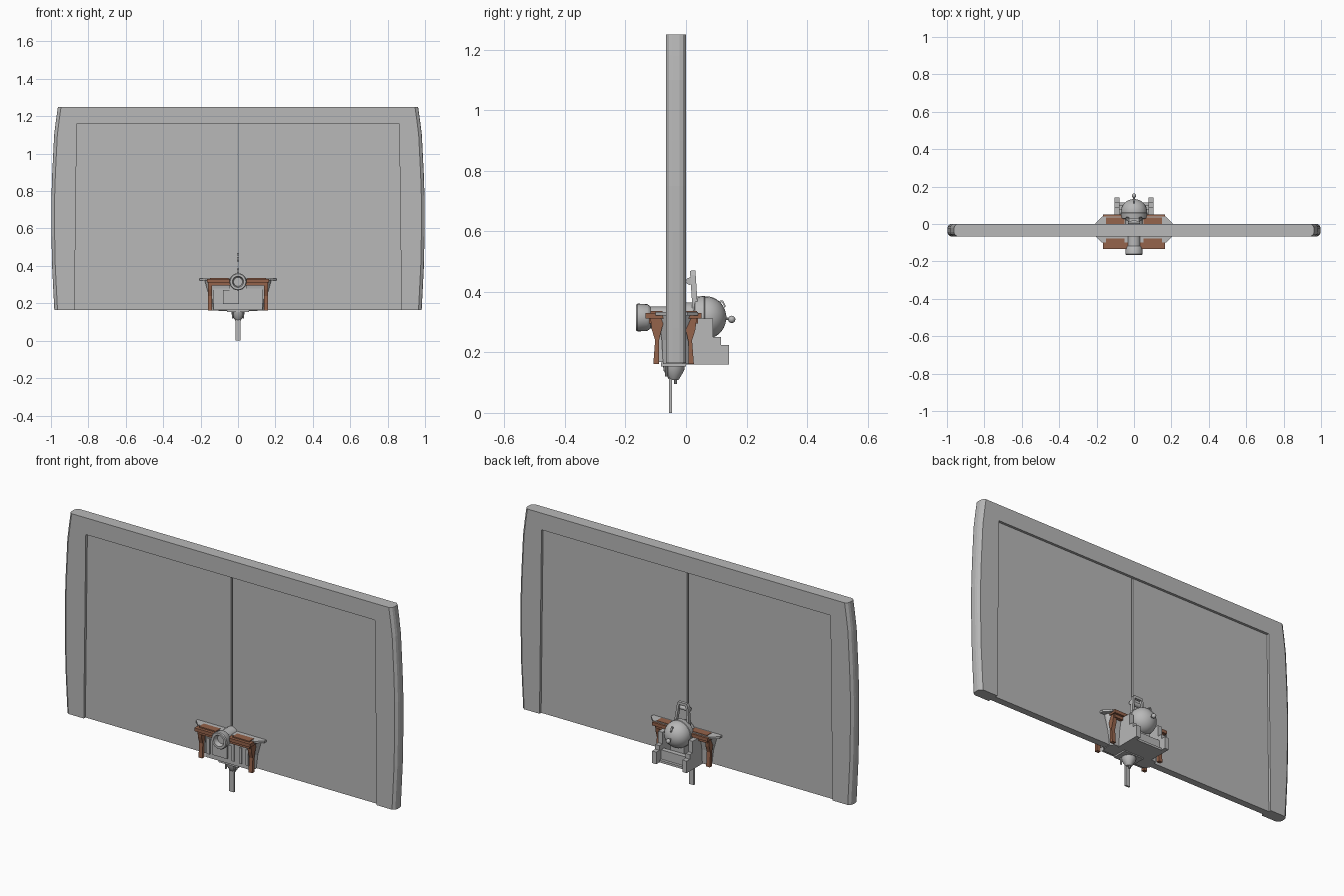
import bpy, bmesh, math
from mathutils import Vector

if "Cube" in bpy.data.objects:
    bpy.data.objects.remove(bpy.data.objects["Cube"])


def material(name, col):
    m = bpy.data.materials.new(name)
    m.diffuse_color = (*col, 1)
    m.use_nodes = True
    m.node_tree.nodes["Principled BSDF"].inputs["Base Color"].default_value = m.diffuse_color
    return m


GREY = material("grey", (0.48, 0.48, 0.48))
BROWN = material("brown", (0.30, 0.125, 0.07))


def finish(name, bm, mat, smooth=False):
    bmesh.ops.recalc_face_normals(bm, faces=bm.faces)
    me = bpy.data.meshes.new(name)
    bm.to_mesh(me)
    bm.free()
    me.materials.append(mat)
    o = bpy.data.objects.new(name, me)
    bpy.context.collection.objects.link(o)
    if smooth:
        bpy.ops.object.select_all(action='DESELECT')
        o.select_set(True)
        bpy.context.view_layer.objects.active = o
        bpy.ops.object.shade_smooth_by_angle(angle=math.radians(35))
    return o


def loft(name, rings, mat=GREY, smooth=False):
    bm = bmesh.new()
    rs = [[bm.verts.new(p) for p in r] for r in rings]
    n = len(rs[0])
    for a, b in zip(rs, rs[1:]):
        for i in range(n):
            j = (i + 1) % n
            bm.faces.new((a[i], a[j], b[j], b[i]))
    bm.faces.new(rs[0])
    bm.faces.new(rs[-1])
    return finish(name, bm, mat, smooth)


def box(name, x0, x1, y0, y1, z0, z1, mat=GREY):
    return loft(name, [[(x0, y0, z), (x1, y0, z), (x1, y1, z), (x0, y1, z)] for z in (z0, z1)], mat)


def side_profile(name, pts, x0, x1, mat=GREY):
    return loft(name, [[(x, y, z) for y, z in pts] for x in (x0, x1)], mat)


def turned(name, origin, axis, prof, n=24, mat=GREY):
    # prof: (distance along axis, radius)
    ax = Vector(axis).normalized()
    u = ax.orthogonal().normalized()
    v = ax.cross(u)
    o = Vector(origin)
    return loft(name, [[o + ax * d + (u * math.cos(t) + v * math.sin(t)) * r
                        for t in (2 * math.pi * i / n for i in range(n))]
                       for d, r in prof], mat, True)


def ball(name, c, r):
    bm = bmesh.new()
    bmesh.ops.create_uvsphere(bm, u_segments=24, v_segments=14, radius=r)
    bmesh.ops.translate(bm, vec=c, verts=bm.verts)
    return finish(name, bm, GREY, True)


# large panel: bowed side rails with chamfered edges, top rail, two recessed leaves
levels = [(.165, .982), (.28, .988), (.4, .994), (.6, .998), (.75, .998), (.9, .993),
          (1.1, .983), (1.18, .973), (1.25, .963)]
for s, side in ((-1, "left"), (1, "right")):
    rings = []
    for z, xo in levels:
        xi = .874 - .012 * (z - .165)
        sec = [(xi, -.066), (xo - .017, -.066), (xo - .004, -.056), (xo, -.044), (xo, -.022),
               (xo - .004, -.010), (xo - .017, 0), (xi, 0)]
        rings.append([(s * x, y, z) for x, y in sec])
    loft(side + "_side_rail", rings)
    box(side + "_panel_leaf", *sorted((s * .004, s * .88)), -.052, -.014, .165, 1.165)
box("top_rail", -.865, .865, -.066, 0, 1.16, 1.25)

# flared hexagonal housing with flange


def hexa(xt, xs, y0, y1, z):
    m, h = (y0 + y1) / 2, (y1 - y0) / 4
    return [(-xs, y0, z), (xs, y0, z), (xt, m - h, z), (xt, m + h, z),
            (xs, y1, z), (-xs, y1, z), (-xt, m + h, z), (-xt, m - h, z)]


loft("housing", [hexa(.145, .13, -.076, .008, .162), hexa(.155, .14, -.08, .012, .24),
                 hexa(.178, .155, -.093, .028, .322)])
loft("housing_flange", [hexa(.205, .17, -.10, .04, z) for z in (.322, .333)])

# brown legs and top bars, front and back
leg = [(-.108, .162), (-.09, .162), (-.09, .235), (-.082, .27), (-.07, .315), (-.118, .315), (-.113, .275), (-.102, .24)]
for end, f in (("front", lambda y: y), ("back", lambda y: -.082 - y)):
    for s in (-1, 1):
        side_profile(end + "_leg", [(f(y), z) for y, z in leg], s * .138, s * .16, BROWN)
    a, b = sorted((f(-.134), f(-.066)))
    box(end + "_top_bar", -.166, .166, a, b, .312, .33, BROWN)
    a, b = sorted((f(-.122), f(-.072)))
    box(end + "_lower_bar", -.155, .155, a, b, .296, .312, BROWN)
    for s in (-1, 1):
        a, b = sorted((f(-.118), f(-.078)))
        box(end + "_top_pad", *sorted((s * .05, s * .15)), a, b, .33, .336, BROWN)

# front casing details
box("front_casing", -.13, .13, -.093, -.07, .168, .28)
box("front_cover", -.08, .005, -.102, -.09, .195, .27)
for x in (.03, .075, .115):
    box("front_rib", x, x + .015, -.099, -.09, .19, .275)
box("front_rib", -.12, -.1, -.099, -.09, .19, .275)
box("barrel_cradle", -.045, .045, -.10, -.06, .27, .315)

# front barrel with hollow cap
turned("barrel", (0, -.02, .315), (0, -1, 0),
       [(0, .036), (.098, .036), (.102, .04), (.108, .044), (.14, .046), (.145, .042),
        (.145, .03), (.12, .024)])

# rear dome, collar, knob and hook
turned("dome_collar", (0, -.005, .315), (0, 1, 0), [(0, .05), (.03, .05), (.035, .068), (.065, .072), (.072, .066)])
dome = [(.066 * math.sin(t), .07 * math.cos(t)) for t in (math.pi / 2 * i / 9 for i in range(9))]
turned("dome", (0, .067, .315), (0, 1, 0), [(-.01, .07)] + dome + [(.066, .006)])
turned("knob_stem", (0, .125, .311), (0, 1, 0), [(0, .005), (.022, .005)], 10)
ball("knob", (0, .151, .309), .012)
hook = [(.105, .35), (.112, .372), (.122, .372), (.131, .353)]
side_profile("hook", hook + [(y - .003, z - .006) for y, z in hook[::-1]], -.004, .004)

# stepped rear brackets with cross plates
stairs = [(.0, .16), (.142, .16), (.142, .225), (.115, .225), (.115, .25), (.09, .25), (.09, .312), (.0, .312)]
for s in (-1, 1):
    side_profile("stepped_bracket", stairs, s * .078, s * .103)
box("bracket_floor", -.08, .08, 0, .115, .16, .172)
box("bracket_cross_plate", -.08, .08, .075, .1, .165, .222)
box("dome_support", -.04, .04, .01, .075, .17, .27)

# rear arch: two leaning bars, crossbar and roller
for s in (-1, 1):
    loft("arch_bar", [[(s * (x + dx), y + dy, z) for dx, dy in
                       ((-.006, -.009), (.006, -.009), (.006, .009), (-.006, .009))]
                      for x, y, z in ((.042, .03, .31), (.036, .028, .38), (.026, .023, .455), (.02, .023, .468))])
box("arch_crossbar", -.026, .026, .016, .032, .456, .47)
turned("arch_roller", (-.032, .012, .435), (1, 0, 0), [(0, .012), (.064, .012)], 16)

# underside funnel, small pins and long blade
box("base_plate", -.06, .06, -.082, .0, .154, .166)
turned("funnel", (0, -.04, .158), (0, 0, -1), [(0, .036), (.018, .034), (.045, .018), (.05, .014)])
for x, y, z in ((-.028, -.064, .12), (.028, -.064, .12), (0, -.034, .096)):
    turned("small_pin", (x, y, .158), (0, 0, -1), [(0, .005), (.158 - z, .005)], 10)
box("lower_blade", -.014, .014, -.056, -.046, 0, .158)
